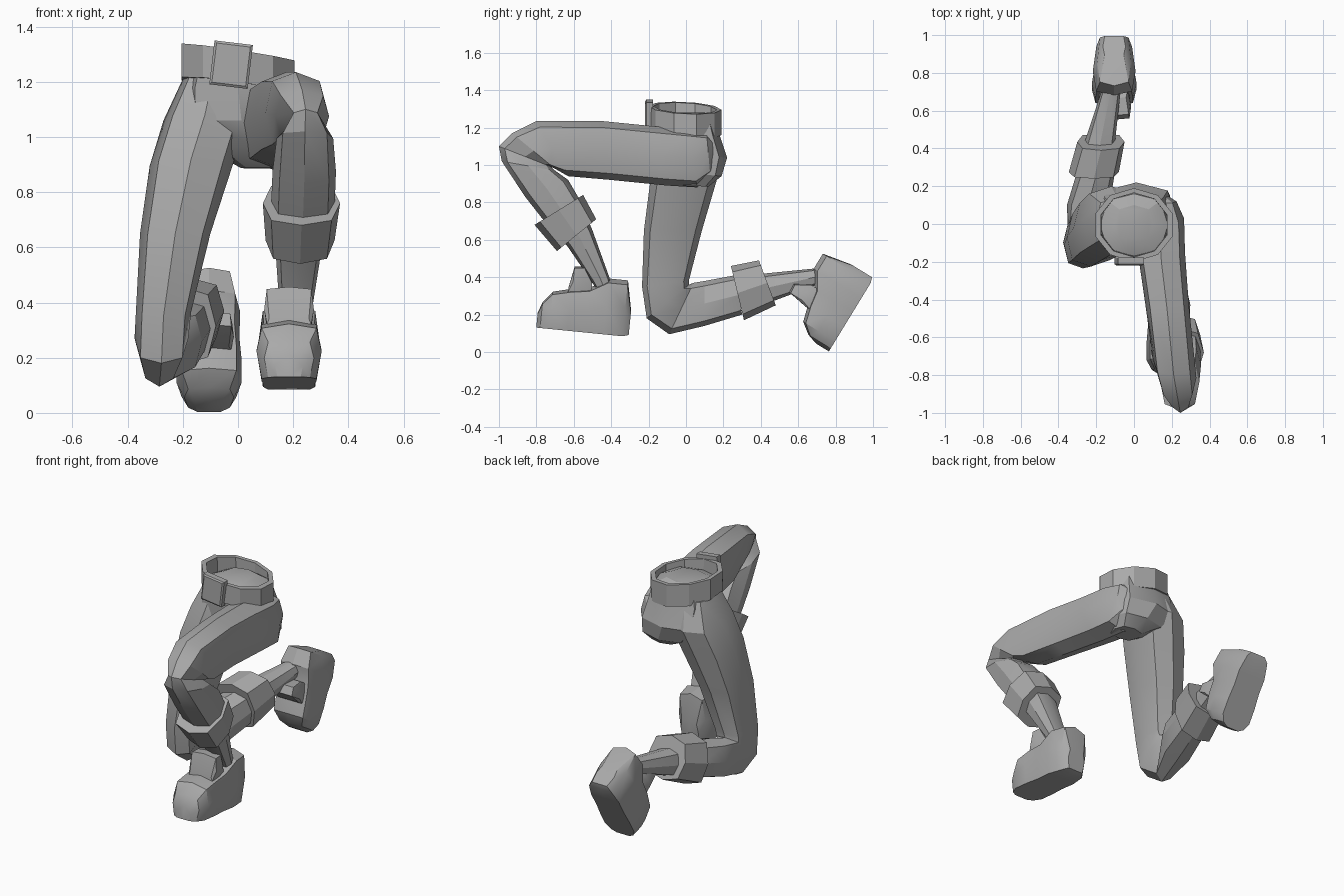
import bpy
import bmesh
from math import sin, cos, pi, radians
from mathutils import Vector

default_cube = bpy.data.objects.get("Cube")
if default_cube:
    bpy.data.objects.remove(default_cube, do_unlink=True)

# one plain grey for everything
grey = bpy.data.materials.new("plain_grey")
grey.use_nodes = True
colour = (0.4, 0.4, 0.4, 1)
grey.diffuse_color = colour
grey.node_tree.nodes["Principled BSDF"].inputs["Base Color"].default_value = colour


def finish(name, bm):
    """Turn a bmesh into a shaded object."""
    bmesh.ops.recalc_face_normals(bm, faces=bm.faces)
    mesh = bpy.data.meshes.new(name)
    bm.to_mesh(mesh)
    bm.free()
    mesh.materials.append(grey)
    obj = bpy.data.objects.new(name, mesh)
    bpy.context.scene.collection.objects.link(obj)
    bpy.ops.object.select_all(action="DESELECT")
    obj.select_set(True)
    bpy.context.view_layer.objects.active = obj
    bpy.ops.object.shade_smooth_by_angle(angle=radians(28))
    return obj


def loft(name, sections, sides=8, square=0.78, front_square=0.78, closed=False, lean=0):
    """Skin rings; a section is (front y, z, back y, z, min x, max x)."""
    bm = bmesh.new()
    rings = []
    for ya, za, yb, zb, xa, xb in sections:
        front, back = Vector((0, ya, za)), Vector((0, yb, zb))
        middle, reach = (front + back) / 2, (front - back) / 2
        ring = []
        for i in range(sides):
            angle = 2 * pi * i / sides
            along, across = cos(angle), sin(angle)
            if sides == 8 and i % 2:
                along = front_square if along > 0 else -square
                across = square if across > 0 else -square
            point = middle + reach * along
            point.x = (xa + xb) / 2 + across * (xb - xa) / 2
            point.z += lean * point.x
            ring.append(bm.verts.new(point))
        rings.append(ring)
    pairs = list(zip(rings, rings[1:]))
    if closed:
        pairs.append((rings[-1], rings[0]))
    else:
        bm.faces.new(rings[0])
        bm.faces.new(rings[-1])
    for lower, upper in pairs:
        for i in range(sides):
            j = (i + 1) % sides
            bm.faces.new((lower[i], lower[j], upper[j], upper[i]))
    return finish(name, bm)


# pelvis, with a low dome inside the belt
loft("pelvis", [
    (-.1, 1.28, .1, 1.28, -.1, .1),
    (-.17, 1.25, .16, 1.24, -.18, .18),
    (-.17, 1.18, .18, 1.16, -.2, .2),
    (-.17, 1.06, .22, 1.04, -.2, .225),
    (-.12, .97, .19, .94, -.11, .225),
    (-.03, .89, .12, .885, .01, .18),
])

# right leg, kneeling: thigh bends into the trailing shin
loft("right_leg", [
    (-.11, 1.22, .14, 1.2, -.2, .02),
    (-.16, 1.08, .2, 1.04, -.27, .03),
    (-.19, .92, .15, .87, -.32, -.02),
    (-.225, .65, .085, .65, -.355, -.1),
    (-.235, .35, .015, .38, -.37, -.17),
    (-.21, .18, .015, .36, -.375, -.18),
    (-.09, .095, .04, .37, -.35, -.22),
    (.1, .14, .1, .38, -.355, -.13),
    (.3, .2, .26, .41, -.3, -.1),
])
loft("right_calf", [
    (.32, .22, .28, .42, -.27, -.11),
    (.46, .27, .42, .42, -.26, -.1),
    (.7, .36, .72, .45, -.17, -.07),
    (.77, .38, .77, .46, -.16, -.06),
])
loft("right_cuff", [
    (.31, .17, .24, .46, -.345, -.08),
    (.48, .25, .39, .49, -.3, -.05),
])

# left leg, raised forward: thigh bends into the planted shin
loft("left_leg", [
    (.17, 1.1, .175, 1.02, .09, .14),
    (.11, 1.17, .13, .94, .03, .225),
    (0, 1.19, .06, .88, 0, .265),
    (-.2, 1.21, -.1, .89, .02, .27),
    (-.45, 1.235, -.4, .92, .06, .29),
    (-.8, 1.235, -.63, .94, .1, .32),
    (-.93, 1.17, -.7, .98, .135, .33),
    (-1, 1.1, -.72, .99, .19, .3),
    (-.985, 1.02, -.7, .97, .14, .345),
    (-.86, .83, -.63, .92, .125, .355),
    (-.75, .69, -.56, .8, .12, .35),
])
loft("left_calf", [
    (-.68, .62, -.53, .72, .14, .31),
    (-.63, .56, -.5, .65, .135, .305),
    (-.5, .37, -.41, .4, .15, .27),
    (-.46, .3, -.38, .3, .15, .26),
])
loft("left_cuff", [
    (-.81, .68, -.55, .84, .09, .37),
    (-.69, .54, -.48, .71, .1, .35),
])


def shoe(side, heel, toe_direction, x, stretch):
    """Shoe and tongue, from (length, bottom, top, half width) sections."""
    toward = Vector(toe_direction).normalized()
    up = Vector((toward.y, -toward.x))

    def place(profile):
        rows = []
        for length, bottom, top, half in profile:
            spot = Vector(heel) + toward * length * stretch
            low, high = spot + up * bottom, spot + up * top
            rows.append((*low, *high, x - half, x + half))
        return rows

    loft(side + "_shoe", place([
        (-.035, .01, .14, .06),
        (-.005, 0, .3, .09),
        (.09, 0, .3, .113),
        (.18, 0, .24, .11),
        (.27, 0, .225, .118),
        (.36, 0, .2, .118),
        (.405, 0, .14, .09),
        (.424, 0, .08, .05),
    ]), square=0.84, front_square=1)
    loft(side + "_shoe_tongue", place([
        (.17, .18, .27, .07),
        (.215, .18, .35, .085),
        (.265, .18, .345, .09),
        (.285, .18, .23, .08),
    ]), square=0.9)


shoe("left", (-.345, .085), (-.45, .045), .185, 1.08)
shoe("right", (.985, .365), (-.22, -.36), -.105, 1)

# belt: a thick faceted ring, dipping toward the left hip
loft("belt", [
    (-.2, 1.2, .19, 1.16, -.215, .215),
    (-.2, 1.315, .19, 1.295, -.215, .215),
    (-.175, 1.315, .165, 1.295, -.185, .185),
    (-.17, 1.2, .165, 1.16, -.18, .18),
], sides=10, closed=True, lean=-.15)

# buckle: a flat block with a slightly raised, inset front
bm = bmesh.new()
bmesh.ops.create_cube(bm, size=1)
bmesh.ops.scale(bm, vec=(.14, .035, .16), verts=bm.verts)
front = [f for f in bm.faces if f.normal.y < -.9]
bmesh.ops.inset_region(bm, faces=front, thickness=.012, depth=.006)
buckle = finish("belt_buckle", bm)
buckle.location = (-.025, -.195, 1.262)
buckle.rotation_euler = (0, .12, 0)
